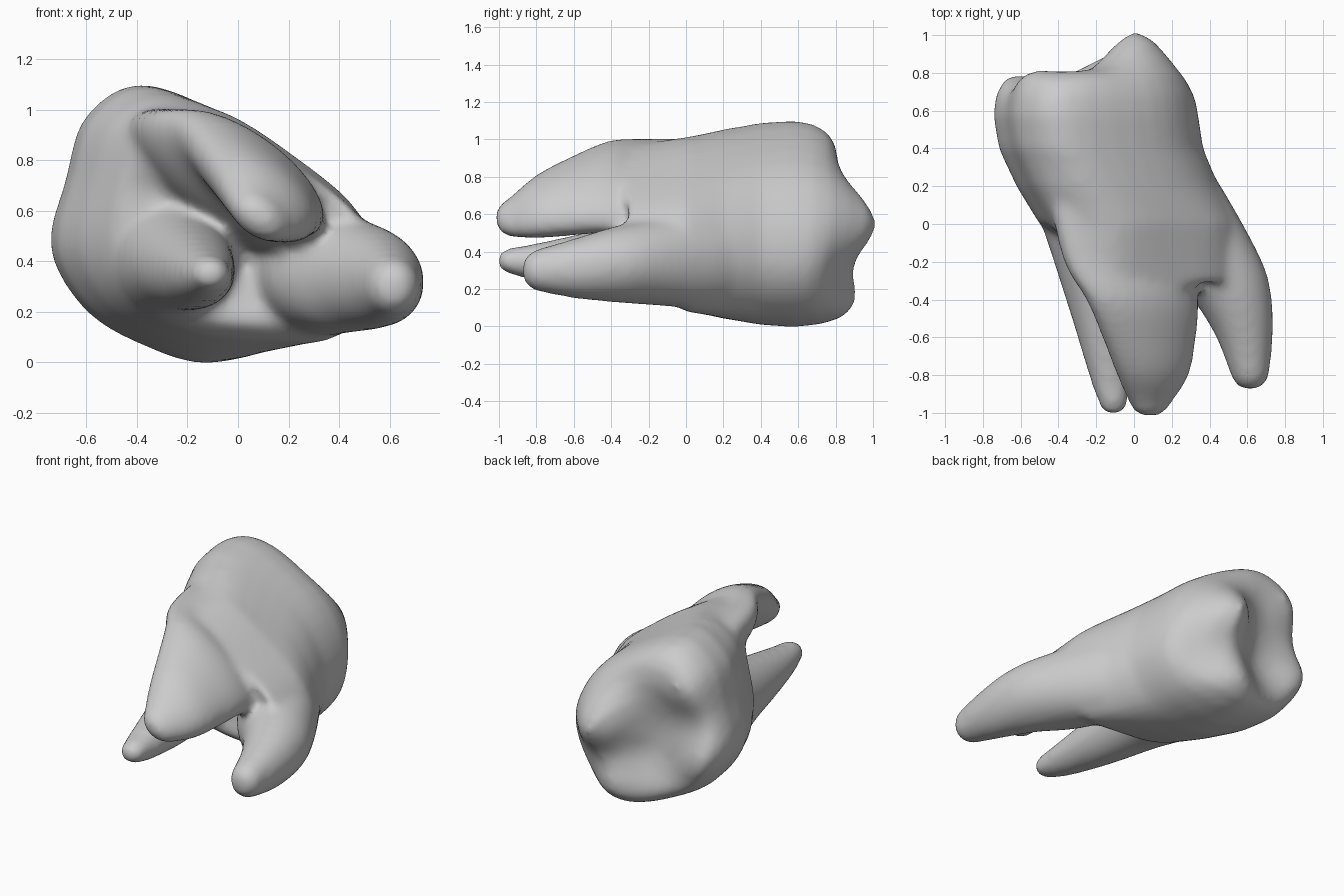
import bpy, bmesh
from math import sin, cos, pi, exp, radians

old = bpy.data.objects.get("Cube")
if old:
    bpy.data.objects.remove(old, do_unlink=True)

SIDES = 44
bm = bmesh.new()


def loft(rings):
    """Skin a list of rings of 3D points and close both ends."""
    loops = [[bm.verts.new(p) for p in ring] for ring in rings]
    for a, b in zip(loops, loops[1:]):
        for i in range(SIDES):
            j = (i + 1) % SIDES
            bm.faces.new((a[i], a[j], b[j], b[i]))
    for loop in (loops[0], loops[-1]):
        hub = bm.verts.new(sum((v.co for v in loop), loop[0].co * 0) / SIDES)
        for i in range(SIDES):
            bm.faces.new((loop[i], loop[(i + 1) % SIDES], hub))


def spline(a, b, c, d, t):
    """Catmull-Rom point between b and c."""
    return [0.5 * (2 * q + (r - p) * t + (2 * p - 5 * q + 4 * r - s) * t * t
                   + (3 * q - p - 3 * r + s) * t ** 3) for p, q, r, s in zip(a, b, c, d)]


def outline(pts):
    """Smooth closed curve through (x, z) points."""
    n = len(pts)
    steps = SIDES // n
    return [spline(*(pts[(i + k) % n] for k in (-1, 0, 1, 2)), s / steps)
            for i in range(n) for s in range(steps)]


def shrink(ring, s):
    cx = sum(p[0] for p in ring) / SIDES
    cz = sum(p[1] for p in ring) / SIDES
    return [(cx + (x - cx) * s, cz + (z - cz) * s) for x, z in ring]


def blend(a, b, t):
    return [(p[0] + (q[0] - p[0]) * t, p[1] + (q[1] - p[1]) * t) for p, q in zip(a, b)]


def at(ring, y):
    return [(x, y, z) for x, z in ring]


def root(sections, tilt=0):
    """Tapering root from (y, x, z, long radius, short radius) sections."""
    c, s = cos(radians(tilt)), sin(radians(tilt))
    path = [sections[0]] + sections + [sections[-1]]
    fine = [spline(*path[i:i + 4], t / 4) for i in range(len(path) - 3) for t in range(4)]
    y, x, z, a, b = sections[-1]
    fine += [sections[-1], (y - 0.04, x, z, a * 0.78, b * 0.78),
             (y - 0.065, x, z, a * 0.4, b * 0.4)]
    rings = []
    for y, x, z, a, b in fine:
        ring = []
        for i in range(SIDES):
            u, v = a * cos(2 * pi * i / SIDES), b * sin(2 * pi * i / SIDES)
            ring.append((x + u * c - v * s, y, z + u * s + v * c))
        rings.append(ring)
    loft(rings)


# Crown and trunk outlines
wide = outline([(-.745, .45), (-.6, .2), (-.36, .06), (-.12, -.004), (.17, .08), (.33, .3),
                (.3, .6), (.1, .87), (-.35, 1.1), (-.6, .98), (-.685, .72)])
neck = outline([(-.5, .45), (-.43, .26), (-.2, .13), (.1, .088), (.4, .098), (.56, .33),
                (.48, .59), (.26, .79), (-.08, 1.0), (-.36, .96), (-.46, .72)])
fork = outline([(-.41, .43), (-.37, .27), (-.16, .18), (.1, .15), (.42, .15), (.62, .33),
                (.49, .56), (.27, .75), (-.1, .96), (-.32, .89), (-.32, .68)])
cusps = [(.04, .51, .24), (-.07, .15, .18), (-.06, .68, .13), (-.25, .93, .07),
         (-.55, .86, .1), (-.66, .4, .09), (-.36, .08, .06), (-.63, .64, -.04)]


def chewing(x, z):
    return 0.715 + sum(h * exp(-((x - a) ** 2 + (z - b) ** 2) / 0.042) for a, b, h in cusps)


def underside(x, z):
    return max(-.32, min(-.08, .166 - .41 * x - .57 * z))


# Slanted underside between the roots, then trunk, then cusped top
rings = [[(x, underside(x, z) + .06 * (1 - s), z) for x, z in shrink(fork, s)]
         for s in (.25, .5, .75, 1)]
rings += [at(neck, 0), at(blend(neck, wide, .5), .2), at(blend(neck, wide, .88), .4), at(wide, .58)]
for s, rise in ((.97, .55), (.9, .9), (.78, 1), (.62, 1), (.45, 1), (.28, 1), (.12, 1)):
    rings.append([(x, .58 + (chewing(x, z) - .58) * rise, z) for x, z in shrink(wide, s)])
loft(rings)

# Broad upper root, slim right root, splayed left root
root([(.45, -.17, .68, .36, .17), (.15, -.1, .705, .42, .18), (-.2, -.025, .715, .42, .165),
      (-.4, .045, .745, .36, .15), (-.6, .08, .7, .295, .145), (-.8, .1, .64, .22, .13),
      (-.95, .085, .58, .125, .085)], -38)
root([(.4, -.38, .46, .2, .24), (.1, -.27, .42, .25, .25), (-.2, -.22, .39, .205, .19),
      (-.5, -.17, .36, .16, .15), (-.8, -.13, .345, .11, .1), (-.945, -.11, .35, .08, .07)])
root([(.45, .08, .4, .22, .24), (.15, .25, .36, .24, .26), (-.2, .405, .345, .275, .23),
      (-.4, .52, .33, .21, .2), (-.6, .585, .31, .15, .16), (-.81, .615, .3, .1, .11)])

bmesh.ops.recalc_face_normals(bm, faces=bm.faces)
mesh = bpy.data.meshes.new("molar_tooth")
bm.to_mesh(mesh)
bm.free()
tooth = bpy.data.objects.new("molar_tooth", mesh)
bpy.context.collection.objects.link(tooth)
bpy.context.view_layer.objects.active = tooth
tooth.select_set(True)

# Fuse the parts into one soft skin
fuse = tooth.modifiers.new("fuse", 'REMESH')
fuse.mode = 'VOXEL'
fuse.voxel_size = 0.022
soft = tooth.modifiers.new("soften", 'SMOOTH')
soft.factor = 0.5
soft.iterations = 16
for name in ("fuse", "soften"):
    bpy.ops.object.modifier_apply(modifier=name)

mat = bpy.data.materials.new("plain_grey")
mat.use_nodes = True
grey = (.6, .6, .6, 1)
mat.diffuse_color = grey
mat.node_tree.nodes["Principled BSDF"].inputs["Base Color"].default_value = grey
tooth.data.materials.clear()
tooth.data.materials.append(mat)
bpy.ops.object.shade_smooth()
